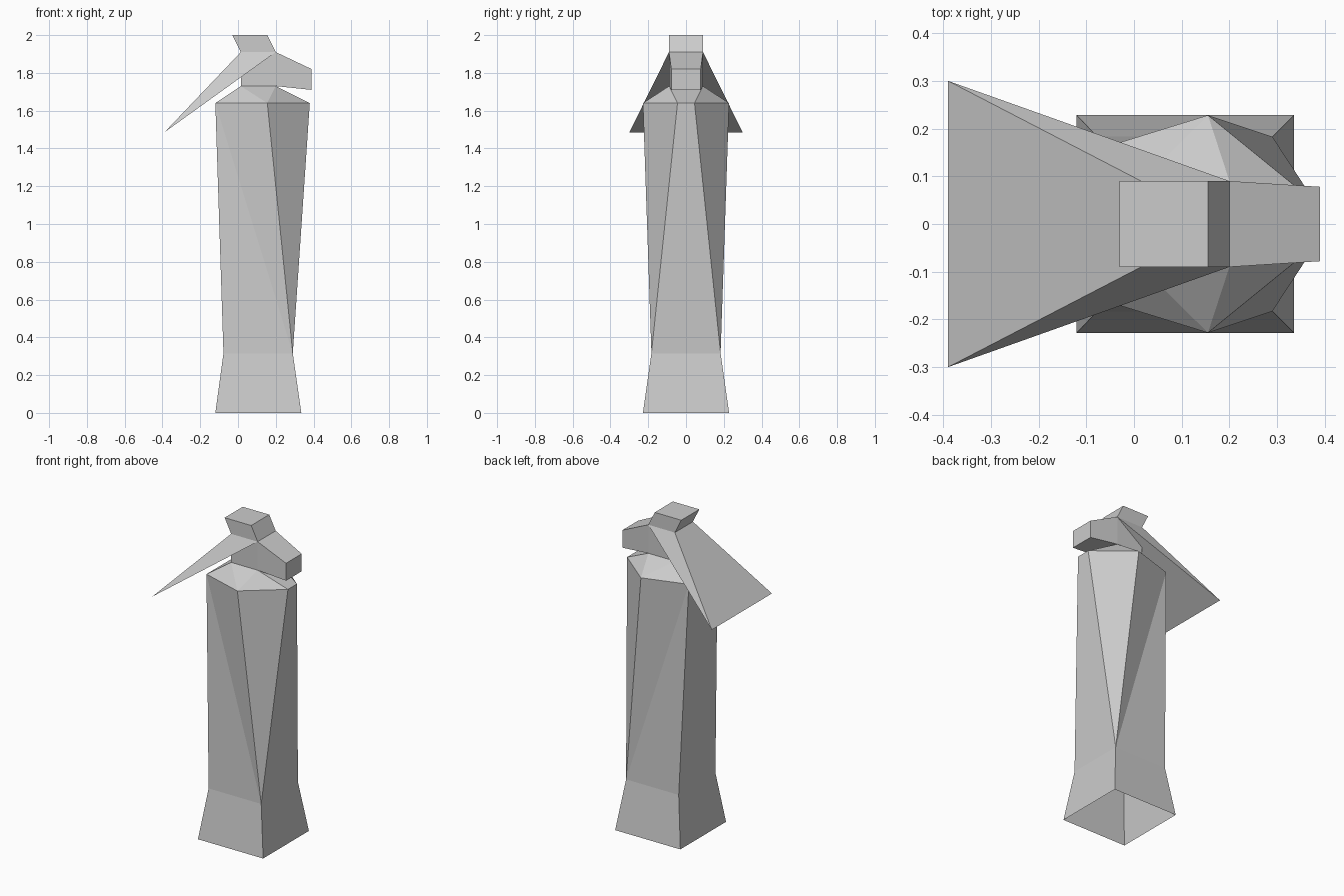
import bpy, bmesh
from math import radians

if "Cube" in bpy.data.objects:
    bpy.data.objects.remove(bpy.data.objects["Cube"])


def loft(name, sections, cap_end=False):
    """Skin mirrored sections; each lists the +y half, the -y half is reflected.
    Repeated points collapse to a shared corner."""
    bm = bmesh.new()
    rings = []
    for half in sections:
        pts = list(half) + [(x, -y, z) for x, y, z in reversed(half)]
        made = {}
        ring = []
        for p in pts:
            if p not in made:
                made[p] = bm.verts.new(p)
            ring.append(made[p])
        rings.append(ring)

    def face(*verts):
        if len(set(verts)) == len(verts):
            bm.faces.new(verts)

    for lo, up in zip(rings, rings[1:]):
        n = len(lo)
        for i in range(n):
            j = (i + 1) % n
            if i < n // 2:
                face(lo[i], lo[j], up[i])
                face(lo[j], up[j], up[i])
            else:
                face(lo[i], lo[j], up[j])
                face(lo[i], up[j], up[i])
    if cap_end:
        face(*rings[-1])
    bmesh.ops.dissolve_limit(bm, angle_limit=radians(0.5), verts=bm.verts, edges=bm.edges)
    bmesh.ops.recalc_face_normals(bm, faces=bm.faces)
    mesh = bpy.data.meshes.new(name)
    bm.to_mesh(mesh)
    bm.free()
    obj = bpy.data.objects.new(name, mesh)
    bpy.context.collection.objects.link(obj)
    return obj


def rect(x0, x1, y, z, corners=2):
    """Half of a level rectangle; extra corners pile up at the front."""
    return [(x0, y, z)] + [(x1, y, z)] * (corners - 1)


# Body: flared open base, square ankle, six-sided shoulders, square neck
loft("body", [
    rect(-0.12, 0.335, 0.228, 0, 3),
    rect(-0.077, 0.29, 0.183, 0.315, 3),
    [(-0.12, 0.143, 1.64), (0.155, 0.228, 1.64), (0.38, 0.045, 1.64)],
    rect(0.015, 0.2, 0.09, 1.73, 3),
])

# Head and the cap leaning back on top of it
loft("head", [rect(0.015, 0.2, 0.09, 1.73), rect(0.015, 0.2, 0.09, 1.91)])
loft("cap", [rect(0.015, 0.2, 0.09, 1.91), rect(-0.03, 0.155, 0.09, 2.0)], True)

# Muzzle tapering forward
loft("muzzle", [
    [(0.2, 0.09, 1.73), (0.2, 0.09, 1.91)],
    [(0.39, 0.078, 1.71), (0.39, 0.078, 1.82)],
], True)

# Wedge sweeping down and out behind the head to a sharp edge
loft("back_wedge", [
    rect(0.015, 0.2, 0.09, 1.91),
    [(-0.39, 0.3, 1.485)] * 2,
])
